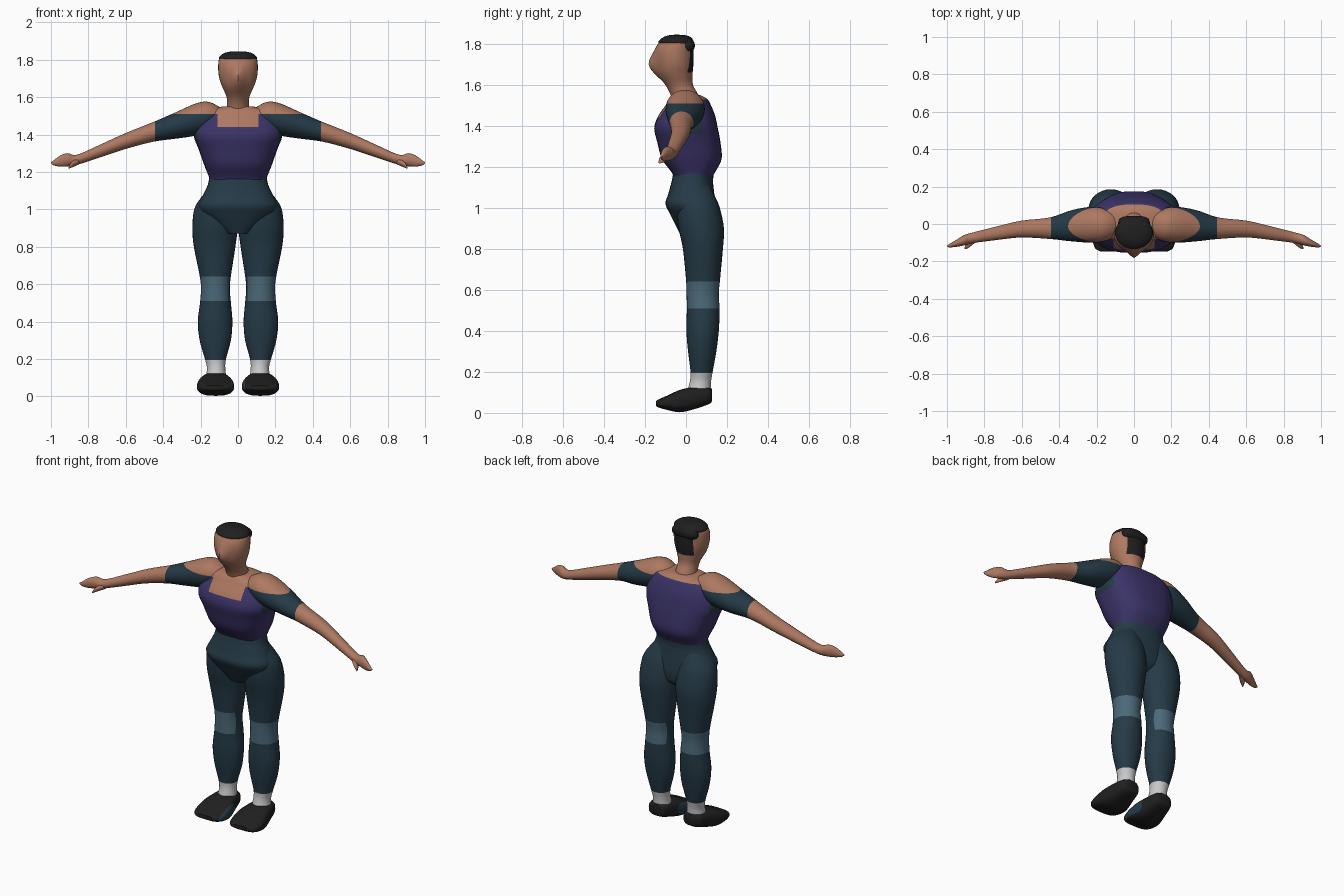
import bpy, bmesh, math
from mathutils import Vector

cube = bpy.data.objects.get("Cube")
if cube:
    bpy.data.objects.remove(cube, do_unlink=True)


def material(name, rgb):
    m = bpy.data.materials.new(name)
    m.use_nodes = True
    m.diffuse_color = (*rgb, 1)
    m.node_tree.nodes["Principled BSDF"].inputs["Base Color"].default_value = (*rgb, 1)
    return m


SKIN, TOP, CLOTH, KNEE, SOCK, BLACK = range(6)
MATS = [material("skin", (.42, .19, .12)), material("purple_top", (.044, .034, .14)),
        material("dark_teal", (.018, .042, .062)), material("knee_teal", (.07, .14, .19)),
        material("sock_white", (.58, .58, .6)), material("black", (.014, .014, .014))]


def spline(rows, steps):
    """Smoothly interpolate the section rows."""
    out = []
    for i in range(len(rows) - 1):
        p0, p1 = rows[max(i - 1, 0)], rows[i]
        p2, p3 = rows[i + 1], rows[min(i + 2, len(rows) - 1)]
        for k in range(steps):
            t = k / steps
            out.append([b + t * ((c - a) / 2 + t * (a - 2.5 * b + 2 * c - d / 2
                        + t * (1.5 * (b - c) + (d - a) / 2)))
                        for a, b, c, d in zip(p0, p1, p2, p3)])
    return out + [rows[-1]]


def loft(name, rows, axis, rule, cuts=(), power=2.0, steps=4, mirror=False, shape=None):
    """Skin oval sections (position, low, high, low, high) along an axis, then colour by rule."""
    bm = bmesh.new()
    n = 32
    others = [i for i in range(3) if i != axis]
    rings = []
    for t, a0, a1, b0, b1 in spline(rows, steps):
        ring = []
        for k in range(n):
            c, s = math.cos(math.tau * k / n), math.sin(math.tau * k / n)
            co = Vector()
            co[axis] = t
            co[others[0]] = (a0 + a1) / 2 + (a1 - a0) / 2 * math.copysign(abs(c) ** (2 / power), c)
            co[others[1]] = (b0 + b1) / 2 + (b1 - b0) / 2 * math.copysign(abs(s) ** (2 / power), s)
            if shape:
                shape(co)
            ring.append(bm.verts.new(co))
        rings.append(ring)
    for r, q in zip(rings, rings[1:]):
        for k in range(n):
            bm.faces.new((r[k], r[(k + 1) % n], q[(k + 1) % n], q[k]))
    bm.faces.new(rings[0])
    bm.faces.new(rings[-1])
    bmesh.ops.recalc_face_normals(bm, faces=bm.faces)
    # clean colour borders
    for cut_axis, value in cuts:
        co, no = Vector(), Vector()
        co[cut_axis], no[cut_axis] = value, 1
        bmesh.ops.bisect_plane(bm, geom=bm.verts[:] + bm.edges[:] + bm.faces[:],
                               plane_co=co, plane_no=no, dist=1e-5)
    for f in bm.faces:
        f.material_index = rule(f.calc_center_median())
    mesh = bpy.data.meshes.new(name)
    bm.to_mesh(mesh)
    bm.free()
    for m in MATS:
        mesh.materials.append(m)
    ob = bpy.data.objects.new(name, mesh)
    bpy.context.collection.objects.link(ob)
    bpy.ops.object.select_all(action='DESELECT')
    ob.select_set(True)
    bpy.context.view_layer.objects.active = ob
    bpy.ops.object.shade_smooth_by_angle(angle=math.radians(50))
    if mirror:
        ob.modifiers.new("Mirror", 'MIRROR')
    return ob


def centred(rows):
    return [(z, -w, w, front, back) for z, front, back, w in rows]


# Head and neck
def add_nose(co):
    if co.y < -.07:
        co.y -= .032 * math.exp(-(co.x / .03) ** 2 - ((co.z - 1.7) / .05) ** 2)


loft("head", centred([
    (1.49, -.06, .07, .075), (1.55, -.075, .06, .06), (1.6, -.1, .034, .061),
    (1.65, -.137, .032, .082), (1.7, -.15, .036, .1), (1.76, -.152, .037, .106),
    (1.81, -.13, .03, .098), (1.83, -.1, .01, .06)]), 2,
    lambda c: BLACK if c.y > .008 and c.z > 1.66 and abs(c.x) < .062 else SKIN,
    [(1, .008), (2, 1.66), (0, .062), (0, -.062)], shape=add_nose)

# Hair cap and rolled bun
loft("hair_cap", centred([
    (1.803, -.134, .036, .1), (1.815, -.132, .036, .1), (1.832, -.112, .025, .08),
    (1.842, -.085, 0, .05), (1.845, -.055, -.035, .01)]), 2, lambda c: BLACK)
loft("hair_bun", [(-.085, -.002, .008, 1.785, 1.795), (-.075, -.02, .03, 1.768, 1.815),
                  (-.04, -.028, .042, 1.758, 1.828), (.04, -.028, .042, 1.758, 1.828),
                  (.075, -.02, .03, 1.768, 1.815), (.085, -.002, .008, 1.785, 1.795)],
     0, lambda c: BLACK)


# Torso with square neckline
def torso_colour(c):
    x = abs(c.x)
    if c.z > (1.51 if c.y < .03 else 1.53) or (c.y < 0 and c.z > 1.44 and x < .11):
        return SKIN
    return CLOTH if x > .215 and c.z > 1.36 else TOP


loft("torso", centred([
    (1.155, -.06, .13, .15), (1.18, -.075, .145, .158), (1.24, -.118, .174, .182),
    (1.32, -.14, .168, .21), (1.39, -.155, .155, .236), (1.45, -.135, .142, .228),
    (1.5, -.1, .122, .205), (1.53, -.08, .105, .17), (1.55, -.06, .07, .08)]), 2,
    torso_colour, [(2, 1.51), (2, 1.53), (2, 1.44), (2, 1.36), (1, 0), (1, .03),
                   (0, .11), (0, -.11), (0, .215), (0, -.215)], power=2.5)

# Arms with off-shoulder sleeves
loft("arm", [
    (.08, -.06, .06, 1.45, 1.535), (.15, -.09, .08, 1.42, 1.573), (.22, -.1, .092, 1.395, 1.568),
    (.33, -.093, .075, 1.378, 1.52), (.45, -.08, .035, 1.362, 1.468),
    (.6, -.072, .018, 1.323, 1.408), (.73, -.085, -.012, 1.28, 1.349),
    (.86, -.102, -.045, 1.238, 1.292), (.91, -.115, -.06, 1.23, 1.3),
    (.95, -.122, -.085, 1.228, 1.288), (.985, -.125, -.105, 1.235, 1.262),
    (1, -.121, -.115, 1.245, 1.252)], 0,
    lambda c: CLOTH if c.x < .445 and c.z < 1.51 else SKIN,
    [(0, .445), (2, 1.51)], mirror=True)
loft("thumb", [(.85, -.1, -.07, 1.24, 1.272), (.885, -.128, -.085, 1.225, 1.258),
               (.905, -.134, -.122, 1.217, 1.23)], 0, lambda c: SKIN, mirror=True)

# Pelvis
loft("pelvis", centred([
    (1.175, -.062, .137, .153), (1.13, -.07, .132, .162), (1.07, -.086, .138, .19),
    (1.02, -.1, .145, .212), (.97, -.078, .15, .19), (.91, -.048, .14, .12),
    (.87, -.028, .09, .06)]), 2, lambda c: CLOTH, power=2.3)


# Legs with knee patches and socks
def leg_colour(c):
    if c.z < .195:
        return SOCK
    return KNEE if .51 < c.z < .642 and c.x > .05 else CLOTH


loft("leg", [
    (1.12, .04, .15, -.03, .11), (1.06, .02, .2, -.045, .14), (1, .003, .234, -.045, .165),
    (.9, .002, .244, -.036, .185), (.8, .014, .236, -.015, .18), (.65, .037, .206, 0, .166),
    (.58, .044, .198, .003, .16), (.5, .038, .203, .004, .164), (.4, .03, .215, .002, .16),
    (.3, .038, .205, .01, .148), (.2, .064, .177, .022, .13), (.15, .068, .166, .018, .122),
    (.09, .06, .175, .0, .12)], 2, leg_colour,
    [(2, .195), (2, .51), (2, .642), (0, .05)], mirror=True)

# Shoes with teal inner panel
loft("shoe", [
    (.126, .08, .155, .055, .118), (.11, .06, .178, .042, .124), (.04, .042, .198, .018, .126),
    (-.03, .024, .216, .003, .112), (-.09, .022, .22, .014, .085),
    (-.13, .035, .207, .025, .068), (-.147, .06, .18, .034, .058)], 1,
    lambda c: CLOTH if c.x < .038 and c.z > .03 else BLACK,
    [(0, .038), (2, .03)], power=2.8, mirror=True)
